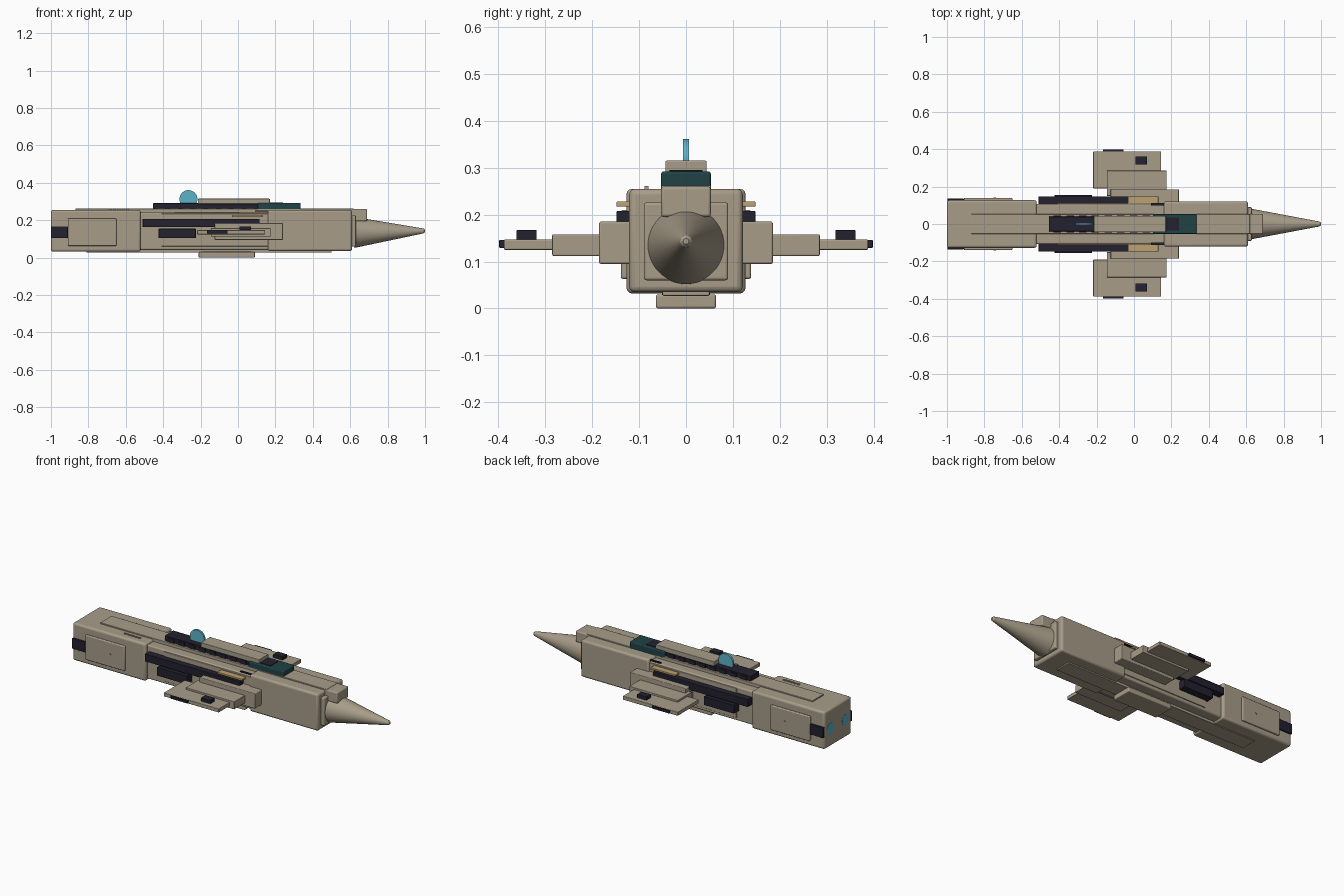
import bpy, bmesh, math
from mathutils import Matrix, Vector

if "Cube" in bpy.data.objects:
    bpy.data.objects.remove(bpy.data.objects["Cube"])


def material(name, rgb):
    m = bpy.data.materials.new(name)
    m.diffuse_color = (*rgb, 1)
    m.use_nodes = True
    m.node_tree.nodes["Principled BSDF"].inputs["Base Color"].default_value = m.diffuse_color
    return m


BEIGE = material("hull beige", (0.39, 0.335, 0.25))
NAVY = material("dark navy", (0.016, 0.015, 0.028))
TEAL = material("deep teal", (0.014, 0.055, 0.062))
GLOW = material("light blue", (0.11, 0.45, 0.57))
GOLD = material("brass", (0.52, 0.36, 0.16))


def finish(bm, name, mat, bevel=0.0):
    me = bpy.data.meshes.new(name)
    bmesh.ops.recalc_face_normals(bm, faces=bm.faces)
    bm.to_mesh(me)
    bm.free()
    me.materials.append(mat)
    ob = bpy.data.objects.new(name, me)
    bpy.context.collection.objects.link(ob)
    if bevel:
        mod = ob.modifiers.new("soft_edges", 'BEVEL')
        mod.width = bevel
        mod.segments = 3
        bpy.context.view_layer.objects.active = ob
        ob.select_set(True)
        bpy.ops.object.shade_smooth_by_angle(angle=math.radians(35))
        ob.select_set(False)
    return ob


def box(name, x, y, z, mat=BEIGE, bevel=0.003):
    """Box from (min, max) ranges on each axis."""
    bm = bmesh.new()
    size = [b - a for a, b in (x, y, z)]
    mid = Vector([(a + b) / 2 for a, b in (x, y, z)])
    bmesh.ops.create_cube(bm, size=1, matrix=Matrix.Translation(mid) @ Matrix.Diagonal((*size, 1)))
    return finish(bm, name, mat, bevel)


def pair(name, x, y, z, mat=BEIGE, bevel=0.003):
    """The same box on both sides of the hull."""
    box(name + "_left", x, y, z, mat, bevel)
    box(name + "_right", x, (-y[1], -y[0]), z, mat, bevel)


def round_part(name, centre, r1, r2, depth, axis, mat, sides=48):
    bm = bmesh.new()
    rot = Vector((0, 0, 1)).rotation_difference(Vector(axis)).to_matrix().to_4x4()
    bmesh.ops.create_cone(bm, cap_ends=True, segments=sides, radius1=r1, radius2=r2, depth=depth,
                          matrix=Matrix.Translation(centre) @ rot)
    ob = finish(bm, name, mat)
    bpy.context.view_layer.objects.active = ob
    ob.select_set(True)
    bpy.ops.object.shade_smooth_by_angle(angle=math.radians(35))
    ob.select_set(False)
    return ob


# Main hull
box("rear_hull", (-1, -0.52), (-0.127, 0.127), (0.032, 0.255), bevel=0.012)
box("middle_hull", (-0.53, 0.18), (-0.108, 0.108), (0.042, 0.243), bevel=0.008)
box("front_hull", (0.16, 0.61), (-0.121, 0.121), (0.035, 0.255), bevel=0.012)
box("nose_plate", (0.59, 0.63), (-0.09, 0.09), (0.06, 0.226), bevel=0.006)

# Nose cone with a slight upward tilt and rounded tip
base, tip = Vector((0.62, 0, 0.135)), Vector((0.992, 0, 0.143))
round_part("nose_cone", (base + tip) / 2, 0.083, 0.013, (tip - base).length, tip - base, BEIGE)
round_part("nose_tip", (0.996, 0, 0.143), 0.013, 0.006, 0.008, (1, 0, 0), BEIGE)

# Spine, keel and belly pod
box("dorsal_spine", (-0.87, 0.62), (-0.053, 0.053), (0.22, 0.262))
box("spine_prow", (0.60, 0.69), (-0.053, 0.053), (0.195, 0.26), bevel=0.006)
box("keel", (-0.81, 0.5), (-0.05, 0.05), (0.027, 0.06))
box("belly_pod", (-0.21, 0.09), (-0.064, 0.064), (0, 0.03), bevel=0.005)
box("belly_pod_gap", (-0.19, 0.07), (-0.051, 0.051), (0.02, 0.034), NAVY, 0)

# Upper deck
box("deck_rail", (-0.455, 0.115), (-0.04, 0.04), (0.25, 0.291), NAVY)
box("deck_cover", (-0.215, 0.17), (-0.044, 0.044), (0.288, 0.315))
box("canopy", (0.105, 0.335), (-0.053, 0.053), (0.25, 0.292), TEAL, 0.005)
box("canopy_hatch", (0.165, 0.24), (-0.035, 0.035), (0.285, 0.295), NAVY, 0)
round_part("sensor_disc", (-0.265, 0, 0.313), 0.048, 0.048, 0.012, (0, 1, 0), GLOW)
for i in range(8):  # teeth along both edges of the deck rail
    x = -0.43 + i * 0.068
    pair("rail_tooth_%d" % i, (x, x + 0.04), (0.038, 0.046), (0.262, 0.284), NAVY, 0)
for i in range(5):  # small vents behind the deck
    x = -0.69 + i * 0.023
    box("top_vent_%d" % i, (x, x + 0.015), (-0.088, -0.08), (0.25, 0.261), BEIGE, 0)

# Flank machinery
pair("side_rail", (-0.51, 0.115), (0.1, 0.148), (0.163, 0.208), NAVY)
pair("side_box", (-0.425, -0.225), (0.1, 0.156), (0.104, 0.155), NAVY)
pair("brass_bar", (-0.033, 0.13), (0.1, 0.148), (0.217, 0.228), GOLD, 0.002)
pair("side_slot", (0.09, 0.16), (0.1, 0.111), (0.247, 0.253), NAVY, 0)
pair("flank_panel", (-0.41, 0.165), (0.1, 0.113), (0.06, 0.235))
pair("rear_panel", (-0.91, -0.65), (0.12, 0.139), (0.063, 0.21), bevel=0.005)
pair("tail_band", (-0.998, -0.91), (0.12, 0.136), (0.104, 0.167), NAVY)
for s, side in ((1, "left"), (-1, "right")):
    round_part("panel_knob_" + side, (-0.745, s * 0.14, 0.138), 0.006, 0.006, 0.006, (0, 1, 0), BEIGE, 16)
    # Engine glow discs on the tail
    round_part("engine_" + side, (-0.997, s * 0.072, 0.138), 0.033, 0.033, 0.008, (1, 0, 0), GLOW, 32)

# Stepped wings
pair("wing_root", (-0.125, 0.24), (0.1, 0.185), (0.095, 0.185), bevel=0.004)
pair("wing_middle", (-0.145, 0.175), (0.15, 0.285), (0.112, 0.158))
pair("wing_outer", (-0.218, 0.145), (0.19, 0.388), (0.125, 0.147))
pair("wing_tip_light", (-0.167, -0.055), (0.38, 0.398), (0.129, 0.146), NAVY, 0.002)
pair("wing_box", (0.008, 0.07), (0.318, 0.361), (0.145, 0.167), NAVY, 0.002)
